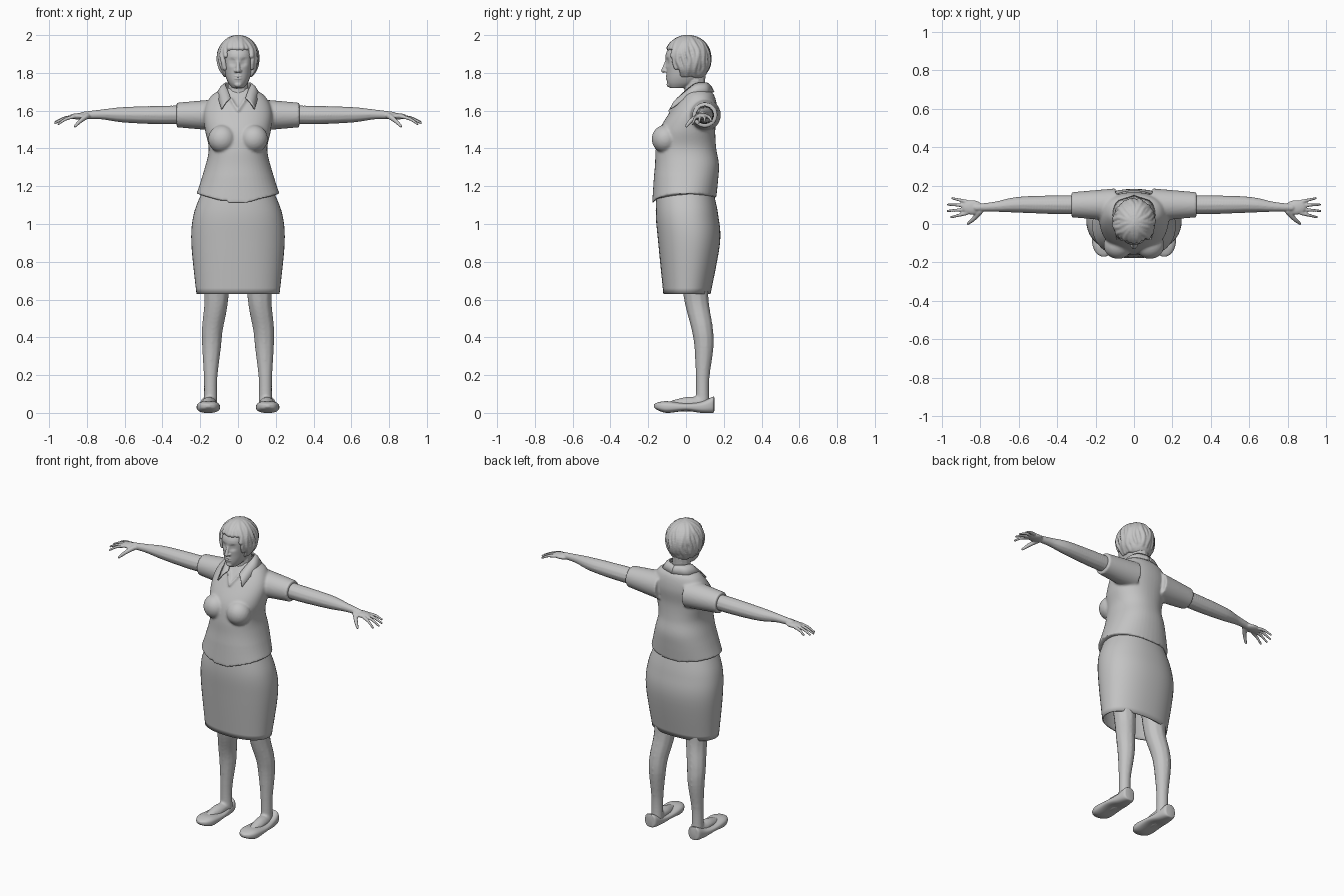
import bpy, bmesh
from math import sin, cos, pi, radians, exp, copysign
from mathutils import Vector, Matrix

if "Cube" in bpy.data.objects:
    bpy.data.objects.remove(bpy.data.objects["Cube"])

grey = bpy.data.materials.new("plain grey")
grey.use_nodes = True
grey.diffuse_color = (0.55, 0.55, 0.55, 1)
grey.node_tree.nodes["Principled BSDF"].inputs["Base Color"].default_value = grey.diffuse_color


def spline(stations, steps):
    """Smooth points running through the given stations."""
    stations = [Vector(station) for station in stations]
    padded = [stations[0], *stations, stations[-1]]
    path = []
    for before, start, end, after in zip(padded, padded[1:], padded[2:], padded[3:]):
        leave = start + (end - before) / 6
        arrive = end - (after - start) / 6
        for step in range(steps):
            t = step / steps
            first, middle, last = start.lerp(leave, t), leave.lerp(arrive, t), arrive.lerp(end, t)
            path.append(first.lerp(middle, t).lerp(middle.lerp(last, t), t))
    return path + [stations[-1]]


def upright(side, depth, height):
    return Vector((side, depth, height))


def loft(bm, stations, place=upright, power=0.9, capped=True, sides=48):
    """Oval rings; each station is position, half width, low and high edge."""
    rings = []
    for position, width, low, high in spline(stations, 6):
        ring = []
        for i in range(sides):
            u, v = cos(2 * pi * i / sides), sin(2 * pi * i / sides)
            across = width * copysign(abs(u) ** power, u)
            along = (low + high) / 2 + (high - low) / 2 * copysign(abs(v) ** power, v)
            ring.append(bm.verts.new(place(across, along, position)))
        rings.append(ring)
    for ring, following in zip(rings, rings[1:]):
        for i in range(sides):
            j = i - 1
            bm.faces.new((ring[j], ring[i], following[i], following[j]))
    if capped:
        bm.faces.new(rings[0])
        bm.faces.new(rings[-1])


def ball(bm, centre, radii, detail=3):
    matrix = Matrix.Translation(centre) @ Matrix.Diagonal((*radii, 1))
    bmesh.ops.create_icosphere(bm, subdivisions=detail, radius=1, matrix=matrix)


def chain(bm, stations, steps=6):
    """Limb of overlapping balls, to be fused; each station is x, y, z, radius."""
    for x, y, z, radius in spline(stations, steps):
        ball(bm, (x, y, z), (radius, radius, radius), 2)


def finish(bm, name, voxel=0, smooth=0, mirror=False, thickness=0):
    bmesh.ops.recalc_face_normals(bm, faces=bm.faces)
    for face in bm.faces:
        face.smooth = True
    mesh = bpy.data.meshes.new(name)
    bm.to_mesh(mesh)
    bm.free()
    mesh.materials.append(grey)
    part = bpy.data.objects.new(name, mesh)
    bpy.context.collection.objects.link(part)
    if thickness:
        solidify = part.modifiers.new("cloth", "SOLIDIFY")
        solidify.thickness = thickness
    if voxel:
        remesh = part.modifiers.new("fuse", "REMESH")
        remesh.mode = "VOXEL"
        remesh.voxel_size = voxel
        remesh.use_smooth_shade = True
        part.modifiers.new("soften", "SMOOTH").iterations = smooth
    if mirror:
        part.modifiers.new("other side", "MIRROR").use_mirror_merge = False


# Blouse: torso with a pointed hem, bust, sleeves and neckline
def pointed_hem(side, depth, height):
    reach = max(0, 1.25 - height) * (0.7 if depth < 0 else 0.3)
    return Vector((side, depth, height - reach * max(0, 1 - abs(side) / 0.22)))


bm = bmesh.new()
loft(bm, [(1.16, .22, -.18, .16), (1.3, .175, -.165, .175), (1.4, .155, -.16, .16),
          (1.5, .175, -.14, .155), (1.6, .18, -.08, .165), (1.68, .14, -.02, .15),
          (1.72, .07, .01, .11)], place=pointed_hem)
for side in (1, -1):
    ball(bm, (side * .083, -.11, 1.45), (.075, .072, .075))
    sleeve = Matrix.Translation((side * .21, .1, 1.577)) @ Matrix.Rotation(side * pi / 2, 4, "Y")
    bmesh.ops.create_cone(bm, cap_ends=True, segments=48, radius1=.085, radius2=.065,
                          depth=.23, matrix=sleeve)
    chain(bm, [(side * .04, -.04, 1.665, .007), (0, -.09, 1.6, .007)], 16)
finish(bm, "blouse", voxel=.007, smooth=5)

# Collar: folded band that drops to a point on each side of the neckline
band = [(0, .12, 1.745), (.05, .1, 1.75), (.07, .05, 1.745), (.055, 0, 1.71), (.04, -.045, 1.67)]
for side in (1, -1):
    bm = bmesh.new()
    path = spline(band, 4)
    rows = []
    for i, neck in enumerate(path):
        fall = Vector((.04, .03, -.045)).lerp(Vector((.05, -.045, -.06)), i / len(path))
        fall.x *= min(1, neck.x / .04)
        fold = neck + fall / 2 + Vector((0, 0, .008))
        rows.append([bm.verts.new((side * p.x, p.y, p.z)) for p in (neck, fold, neck + fall)])
    for row, following in zip(rows, rows[1:]):
        for i in (0, 1):
            bm.faces.new((row[i], row[i + 1], following[i + 1], following[i]))
    finish(bm, "left_collar" if side > 0 else "right_collar", thickness=.008)

# Skirt: open at the bottom
bm = bmesh.new()
loft(bm, [(.63, .22, -.12, .13), (.9, .247, -.147, .18), (1.05, .235, -.16, .17),
          (1.17, .19, -.155, .145)], capped=False)
finish(bm, "skirt", thickness=.008)

# Legs with feet
bm = bmesh.new()
chain(bm, [(.115, .04, .8, .08), (.115, .055, .6, .066), (.135, .085, .45, .058),
           (.14, .095, .35, .052), (.145, .088, .18, .037), (.145, .088, .05, .037)], 14)
chain(bm, [(.148, .08, .05, .036), (.155, 0, .045, .04), (.16, -.09, .035, .025)], 10)
finish(bm, "leg", voxel=.007, smooth=6, mirror=True)


# Flat shoes with a low heel
def lying(side, height, depth):
    return Vector((side + .157, depth, height))


bm = bmesh.new()
loft(bm, [(-.17, .01, .03, .045), (-.15, .04, .015, .055), (-.1, .06, 0, .062), (0, .06, .01, .052),
          (.08, .05, 0, .06), (.14, .04, 0, .085), (.15, .02, .01, .08)], place=lying, power=.75)
finish(bm, "shoe", mirror=True)

# Arms with hands; the middle fingers reach furthest
bm = bmesh.new()
chain(bm, [(.2, .1, 1.58, .05), (.4, .1, 1.577, .05), (.6, .1, 1.578, .042),
           (.72, .09, 1.58, .027), (.82, .085, 1.575, .02)], 14)
ball(bm, (.84, .086, 1.57), (.055, .038, .017))
for finger in range(4):
    knuckle = Vector((.87, .056 + .02 * finger, 1.568, .011))
    tip = Vector((.97 - .01 * (finger - 1.4) ** 2, .035 + .033 * finger, 1.53 + .005 * finger, .007))
    bend = knuckle.lerp(tip, .5) + Vector((0, 0, .007, 0))
    chain(bm, [knuckle, bend, tip], 8)
chain(bm, [(.8, .065, 1.572, .016), (.835, .025, 1.545, .012), (.862, .002, 1.518, .008)], 8)
finish(bm, "arm", voxel=.0045, smooth=4, mirror=True)


# Head and neck, with sunken eye sockets
def eye_sockets(side, depth, height):
    hollow = exp(-((abs(side) - .03) / .017) ** 2 - ((height - 1.858) / .014) ** 2)
    return Vector((side, depth + (.014 * hollow if depth < 0 else 0), height))


bm = bmesh.new()
loft(bm, [(1.72, .03, -.085, 0), (1.75, .053, -.1, .06), (1.8, .07, -.104, .09),
          (1.9, .08, -.107, .11), (1.97, .05, -.06, .08)], place=eye_sockets)
chain(bm, [(0, .045, 1.6, .062), (0, .045, 1.7, .056), (0, .05, 1.8, .055)], 10)
chain(bm, [(0, -.1, 1.868, .008), (0, -.12, 1.812, .012)], 12)
for lip in (1.783, 1.77):
    ball(bm, (0, -.097, lip), (.023, .011, .005))
ball(bm, (0, -.09, 1.738), (.02, .013, .014))
for side in (1, -1):
    ball(bm, (side * .012, -.108, 1.81), (.009, .012, .008))
    ball(bm, (side * .031, -.079, 1.857), (.015, .013, .009))
    chain(bm, [(side * .014, -.101, 1.875, .006), (side * .032, -.094, 1.881, .006),
               (side * .052, -.079, 1.874, .005)])
finish(bm, "head", voxel=.004, smooth=2)

# Short hair: cap with wavy locks swept down from the crown, cut short over the face
bm = bmesh.new()
ball(bm, (0, .03, 1.888), (.1, .098, .1))
ball(bm, (0, .055, 1.825), (.082, .06, .068))
locks = 30
for lock in range(locks):
    turn = 2 * pi * (lock + .5) / locks
    from_face = min(turn, 2 * pi - turn)
    sweep = radians(62 + 84 * min(1, max(0, 2 * from_face - 1.2)))
    path = []
    for step in range(7):
        fall = sweep * step / 6
        angle = turn + .09 * sin(4 * fall + lock)
        spread = sin(fall) ** (.7 if fall > pi / 2 else 1)
        path.append((.101 * spread * sin(angle), .01 - .113 * spread * cos(angle),
                     1.88 + .108 * cos(fall), .012 + .003 * (lock % 2)))
    chain(bm, path, 4)
finish(bm, "hair", voxel=.005, smooth=2)
